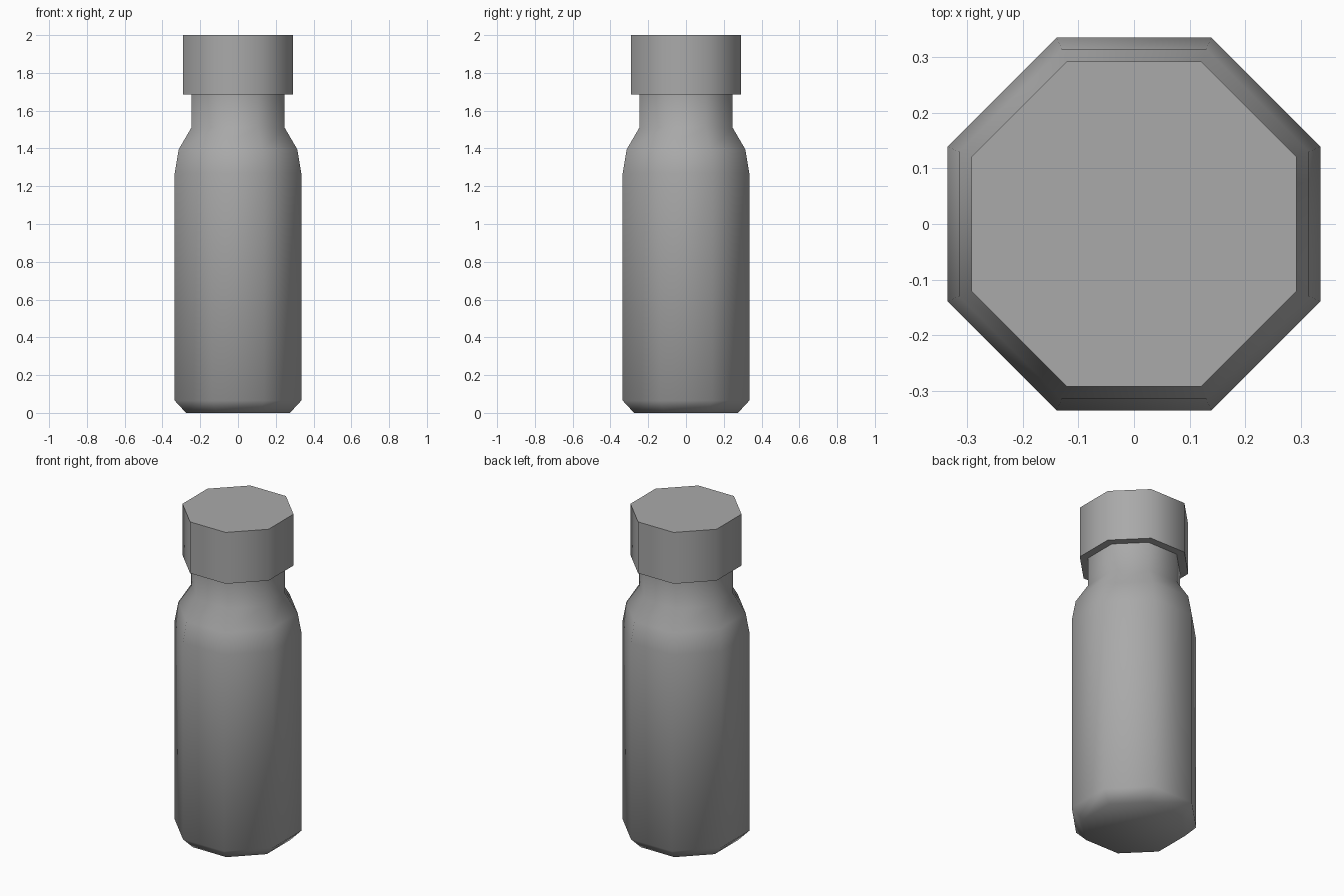
import bpy
import bmesh
import math

cube = bpy.data.objects.get("Cube")
if cube:
    bpy.data.objects.remove(cube, do_unlink=True)

SIDES = 8

grey = bpy.data.materials.new("mid_grey")
grey.use_nodes = True
grey.diffuse_color = (0.4, 0.4, 0.4, 1)
grey.node_tree.nodes["Principled BSDF"].inputs["Base Color"].default_value = (0.4, 0.4, 0.4, 1)


def lathe(name, profile):
    """Octagonal solid from (half width across flats, height) pairs, bottom to top."""
    bm = bmesh.new()
    rings = []
    for flat, z in profile:
        radius = flat / math.cos(math.pi / SIDES)
        angles = [(i + 0.5) * math.tau / SIDES for i in range(SIDES)]
        rings.append([bm.verts.new((radius * math.cos(a), radius * math.sin(a), z)) for a in angles])
    for low, high in zip(rings, rings[1:]):
        for i in range(SIDES):
            j = (i + 1) % SIDES
            bm.faces.new((low[i], low[j], high[j], high[i]))
    bm.faces.new(rings[0][::-1])
    bm.faces.new(rings[-1])
    mesh = bpy.data.meshes.new(name)
    bm.to_mesh(mesh)
    bm.free()
    mesh.materials.append(grey)
    obj = bpy.data.objects.new(name, mesh)
    bpy.context.collection.objects.link(obj)
    bpy.ops.object.select_all(action='DESELECT')
    obj.select_set(True)
    bpy.context.view_layer.objects.active = obj
    bpy.ops.object.shade_smooth_by_angle(angle=math.radians(60))
    return obj


# Bottle: chamfered base, straight body, rounded shoulder and neck
lathe("bottle_body", [(0.275, 0), (0.335, 0.065), (0.335, 1.27), (0.314, 1.395),
                      (0.247, 1.51), (0.247, 1.7)])

# Cap: wider than the neck, flat on top
lathe("bottle_cap", [(0.292, 1.685), (0.292, 2)])
